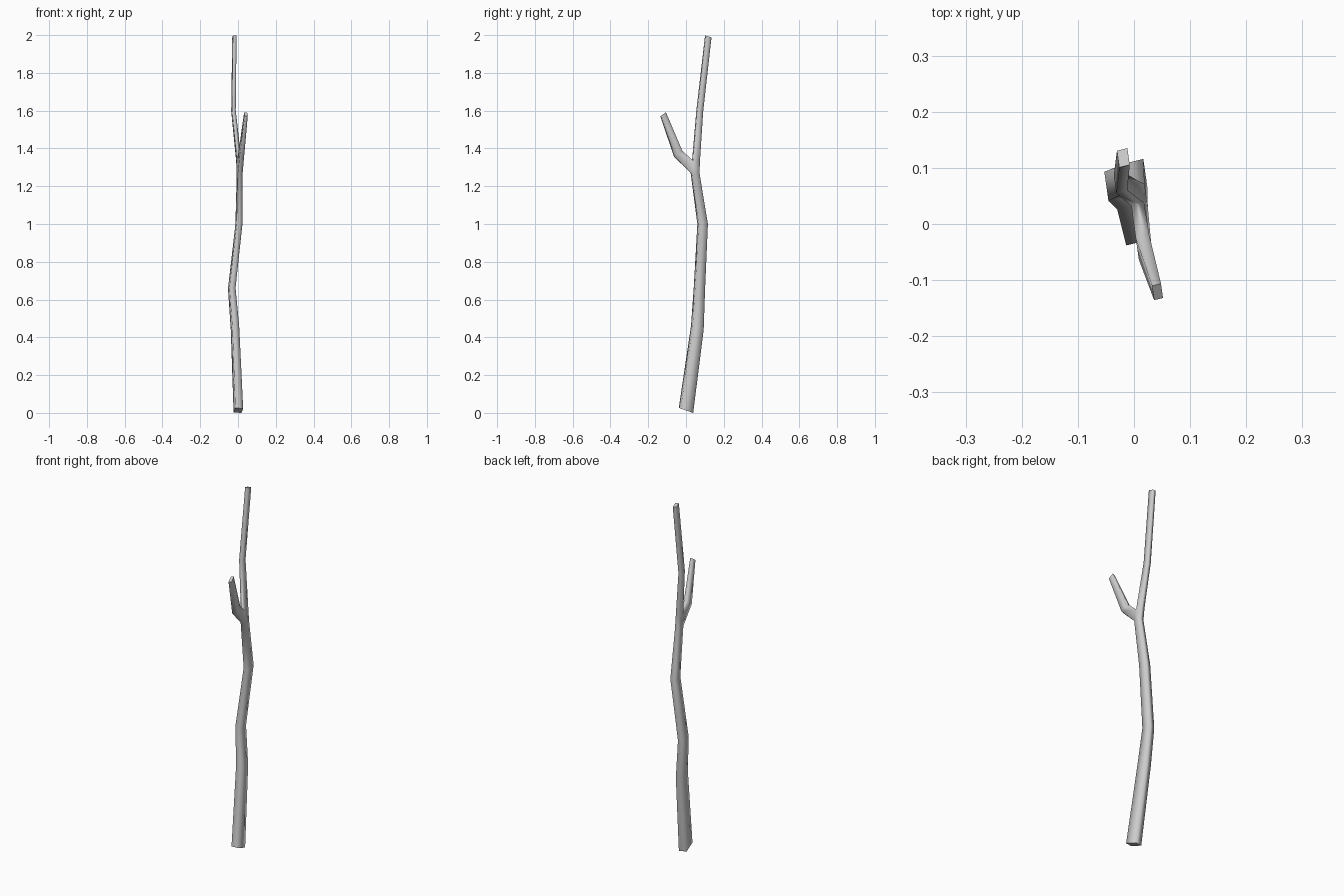
import bpy, bmesh

if "Cube" in bpy.data.objects:
    bpy.data.objects.remove(bpy.data.objects["Cube"])

# Four-cornered skewed cross-section (x, y offsets), shared by every ring
SECTION = [(0.0125, 0.030), (0.020, -0.022), (-0.0125, -0.030), (-0.020, 0.022)]

bm = bmesh.new()


def ring(x, y, z, scale, tilt):
    """Add one cross-section; tilt lowers z as y grows."""
    return [bm.verts.new((x + dx * scale, y + dy * scale, z - tilt * dy * scale))
            for dx, dy in SECTION]


def bridge(a, b, skip=None):
    for i in range(4):
        if i != skip:
            j = (i + 1) % 4
            bm.faces.new((a[i], a[j], b[j], b[i]))


# Main stem: x, y, z, scale, tilt
stem = [ring(*r) for r in [
    (0.002, 0.000, 0.013, 1.27, 0.35),
    (-0.016, 0.060, 0.450, 1.12, 0.30),
    (-0.033, 0.071, 0.660, 1.00, 0.10),
    (0.005, 0.088, 1.000, 0.93, 0.00),
    (0.009, 0.048, 1.270, 0.78, 0.00),
    (0.004, 0.053, 1.335, 0.70, 0.00),
    (-0.024, 0.073, 1.600, 0.60, 0.20),
    (-0.019, 0.118, 1.993, 0.57, 0.30),
]]
for i in range(len(stem) - 1):
    bridge(stem[i], stem[i + 1], skip=1 if i == 4 else None)

# Side branch grows out of the open front face at the fork
low, high = stem[4], stem[5]
root = [high[1], low[1], low[2], high[2]]
kink = ring(0.018, -0.042, 1.373, 0.74, -0.70)
tip = ring(0.042, -0.121, 1.581, 0.49, -0.73)
bridge(root, kink)
bridge(kink, tip)

# Flat cut ends
caps = [bm.faces.new(r) for r in (stem[0], stem[-1], tip)]
bmesh.ops.recalc_face_normals(bm, faces=bm.faces[:])
for f in bm.faces:
    f.smooth = True
for f in caps:
    for e in f.edges:
        e.smooth = False

mesh = bpy.data.meshes.new("forked_stick")
bm.to_mesh(mesh)
bm.free()
bpy.context.collection.objects.link(bpy.data.objects.new("forked_stick", mesh))
